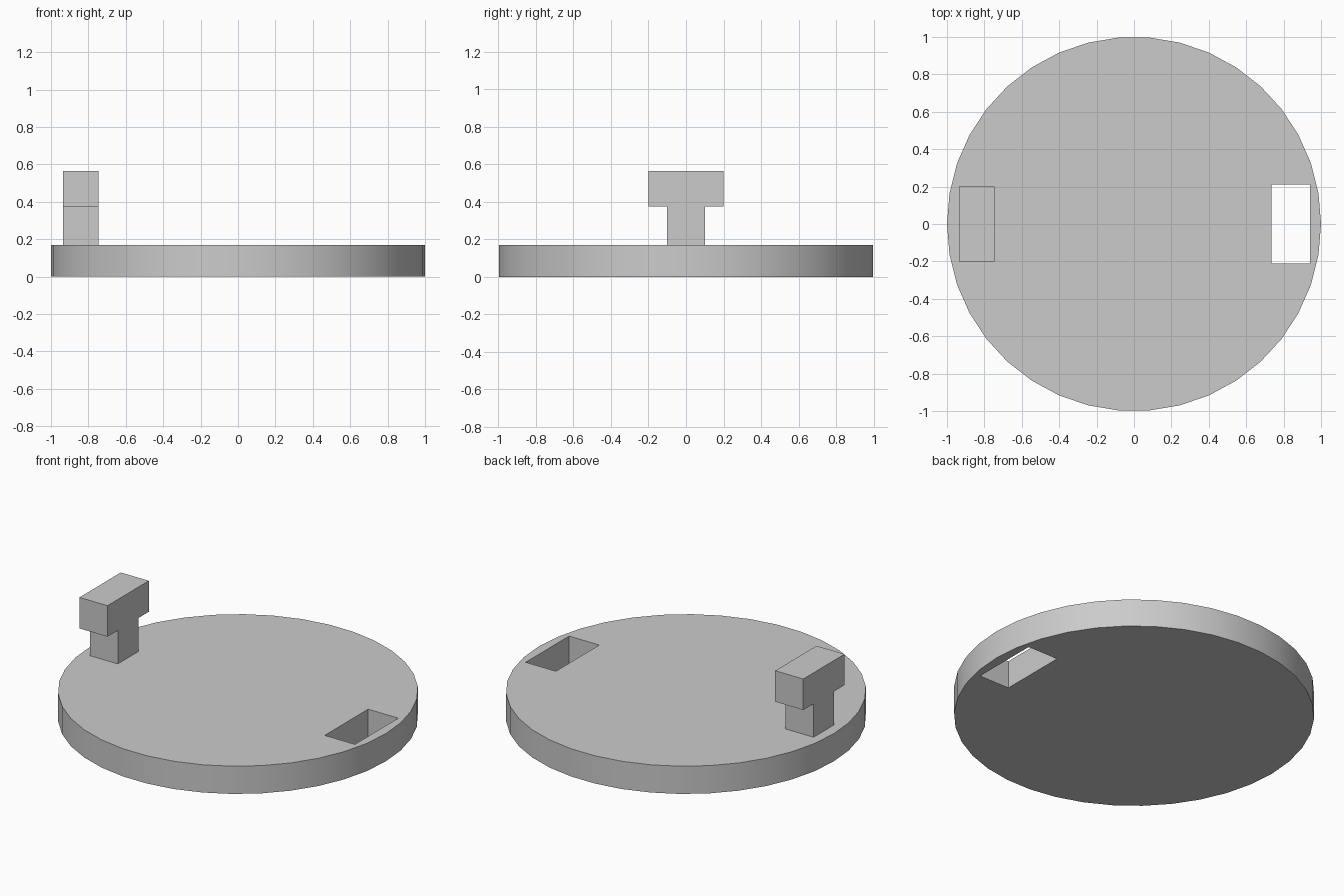
import bpy, bmesh, math
from mathutils import Vector

cube = bpy.data.objects.get("Cube")
if cube:
    bpy.data.objects.remove(cube, do_unlink=True)

# Single light grey material
grey = bpy.data.materials.new("light_grey")
grey.use_nodes = True
colour = (0.6, 0.6, 0.6, 1)
grey.diffuse_color = colour
grey.node_tree.nodes["Principled BSDF"].inputs["Base Color"].default_value = colour


def prism(name, outline, direction):
    """Extrude a closed outline along a direction into a solid object."""
    bm = bmesh.new()
    face = bm.faces.new([bm.verts.new(p) for p in outline])
    out = bmesh.ops.extrude_face_region(bm, geom=[face], use_keep_orig=True)
    moved = [v for v in out["geom"] if isinstance(v, bmesh.types.BMVert)]
    bmesh.ops.translate(bm, verts=moved, vec=Vector(direction))
    bmesh.ops.recalc_face_normals(bm, faces=bm.faces)
    mesh = bpy.data.meshes.new(name)
    bm.to_mesh(mesh)
    bm.free()
    mesh.materials.append(grey)
    obj = bpy.data.objects.new(name, mesh)
    bpy.context.collection.objects.link(obj)
    return obj


# Round base plate
SIDES, THICK = 38, 0.17
angles = [math.tau * i / SIDES for i in range(SIDES)]
base = prism("base_disc", [(math.cos(a), math.sin(a), 0) for a in angles], (0, 0, THICK))

# Rectangular slot cut through the plate
x0, x1, w = 0.735, 0.94, 0.21
cutter = prism("slot_cutter", [(x0, -w, -0.1), (x1, -w, -0.1), (x1, w, -0.1), (x0, w, -0.1)],
               (0, 0, 0.5))
cutter.hide_render = True
cut = base.modifiers.new("slot", "BOOLEAN")
cut.operation = "DIFFERENCE"
cut.solver = "EXACT"
cut.object = cutter
bpy.context.view_layer.objects.active = base
base.select_set(True)
bpy.ops.object.modifier_apply(modifier=cut.name)
bpy.data.objects.remove(cutter, do_unlink=True)
bpy.ops.object.shade_smooth_by_angle(angle=math.radians(30))

# T-shaped peg opposite the slot
half = [(0.1, THICK), (0.1, 0.375), (0.2, 0.375), (0.2, 0.565)]
profile = half + [(-y, z) for y, z in reversed(half)]
prism("t_peg", [(-0.935, y, z) for y, z in profile], (0.19, 0, 0))
